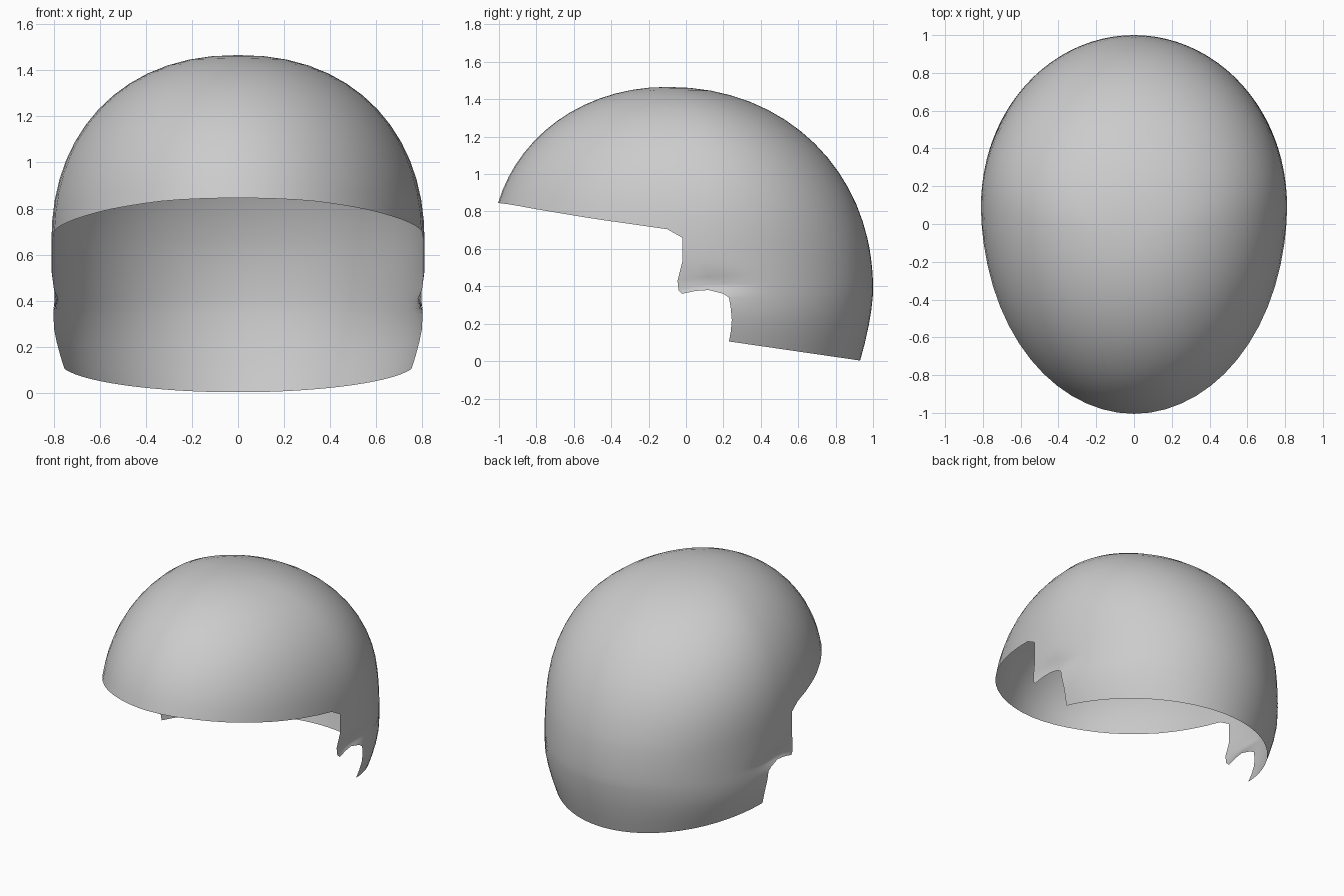
import bpy, bmesh, math

if "Cube" in bpy.data.objects:
    bpy.data.objects.remove(bpy.data.objects["Cube"])

TOP, BELT = 1.466, 0.66      # crown height, height where the dome meets the neck skirt
NF, NB, ROWS = 14, 22, 14    # front columns, rear columns, dome rows


def arc(z, base, p):
    """Rounded falloff: 1 at or below base, 0 at the crown."""
    h = min(1.0, max(0.0, (z - base) / (TOP - base)))
    return (1 - h ** p) ** (1 / p)


def section(z):
    """Half width, widest y, front y and back y of the head at height z."""
    a = arc(z, 0.65, 2.2)
    width = 0.81 * a - 0.05 * (max(0, 0.3 - z) / 0.2) ** 1.5
    back = -0.1 + 1.1 * arc(z, 0.38, 2.1) - 0.07 * (max(0, 0.38 - z) / 0.38) ** 1.6
    return width, -0.1 + 0.2 * a, -0.1 - 0.94 * arc(z, 0.6, 2.05), back


def point(z, t):
    """Surface point; t runs from 0 (front) to pi (back)."""
    w, c, f, b = section(z)
    k = math.cos(t)
    y = c - k * (c - f) if k > 0 else c - k * (b - c)
    x = w * math.sin(t)
    # pinch behind the ear
    dent = 0.03 * math.exp(-((y - 0.12) / 0.16) ** 2 - ((z - 0.41) / 0.04) ** 2)
    return (max(0.0, x - dent) if x > 1e-5 else 0.0, y, z)


def angle_at(y, z):
    w, c, f, b = section(z)
    return math.acos((c - y) / ((c - f) if y < c else (b - c)))


def lerp_table(table, v):
    for (a, za), (b, zb) in zip(table, table[1:]):
        if v <= b:
            return za + (zb - za) * max(0, v - a) / (b - a)
    return table[-1][1]


# Front brim height along y, then the constant belt
BRIM = [(-1, .845), (-.93, .836), (-.8, .812), (-.5, .762), (-.1, .705), (-.02, BELT)]


def brim_z(t):
    z = 0.75
    for _ in range(40):
        z = 0.5 * z + 0.5 * lerp_table(BRIM, point(z, t)[1])
    return z


bm = bmesh.new()
t0 = angle_at(-0.02, BELT)
t1 = angle_at(-0.1, 0.705)
angles = [t1 * i / (NF - 1) for i in range(NF)]
angles += [t0 + (math.pi - t0) * i / NB for i in range(NB + 1)]

# Dome from crown to brim
pole = bm.verts.new((0, -0.1, TOP))
cols = []
for i, t in enumerate(angles):
    zr = BELT if i >= NF else brim_z(t)
    cols.append([bm.verts.new(point(zr + (TOP - zr) * math.cos(math.pi / 2 * r / ROWS), t))
                 for r in range(1, ROWS + 1)])
for a, b in zip(cols, cols[1:]):
    bm.faces.new((pole, a[0], b[0]))
    for r in range(ROWS - 1):
        bm.faces.new((a[r], a[r + 1], b[r + 1], b[r]))

# Neck skirt: front edge y, front edge z, back z, easing
SKIRT = [(-.02, .60, .61, 1), (-.02, .53, .55, 1), (-.045, .43, .48, .5), (-.04, .38, .44, .4),
         (-.02, .36, .42, .35), (.05, .375, .405, .4), (.12, .38, .39, 1), (.20, .36, .365, 1),
         (.23, .34, .34, 1), (.24, .28, .27, 1), (.245, .22, .19, 1), (.24, .16, .09, 1),
         (.23, .105, .003, 1)]
above = [c[-1] for c in cols[NF:]]
for yf, zf, zb, p in SKIRT:
    tf, yb = angle_at(yf, zf), section(zb)[3]
    row = []
    for i in range(NB + 1):
        t, z = tf + (math.pi - tf) * i / NB, zf
        for _ in range(12):
            g = min(1, max(0, (point(z, t)[1] - yf) / (yb - yf)))
            z = 0.5 * z + 0.5 * (zf + (zb - zf) * g ** p) if i else zf
        row.append(bm.verts.new(point(z, t)))
    for i in range(NB):
        bm.faces.new((above[i], row[i], row[i + 1], above[i + 1]))
    above = row

# Outward normals
bm.normal_update()
if sum(f.normal.z * f.calc_area() for f in bm.faces) < 0:
    bmesh.ops.reverse_faces(bm, faces=bm.faces[:])

me = bpy.data.meshes.new("head_cap")
bm.to_mesh(me)
bm.free()
cap = bpy.data.objects.new("head_cap", me)
bpy.context.collection.objects.link(cap)
for f in me.polygons:
    f.use_smooth = True

# Other half
mirror = cap.modifiers.new("mirror", 'MIRROR')
mirror.use_axis[0] = True
mirror.merge_threshold = 0.0005
